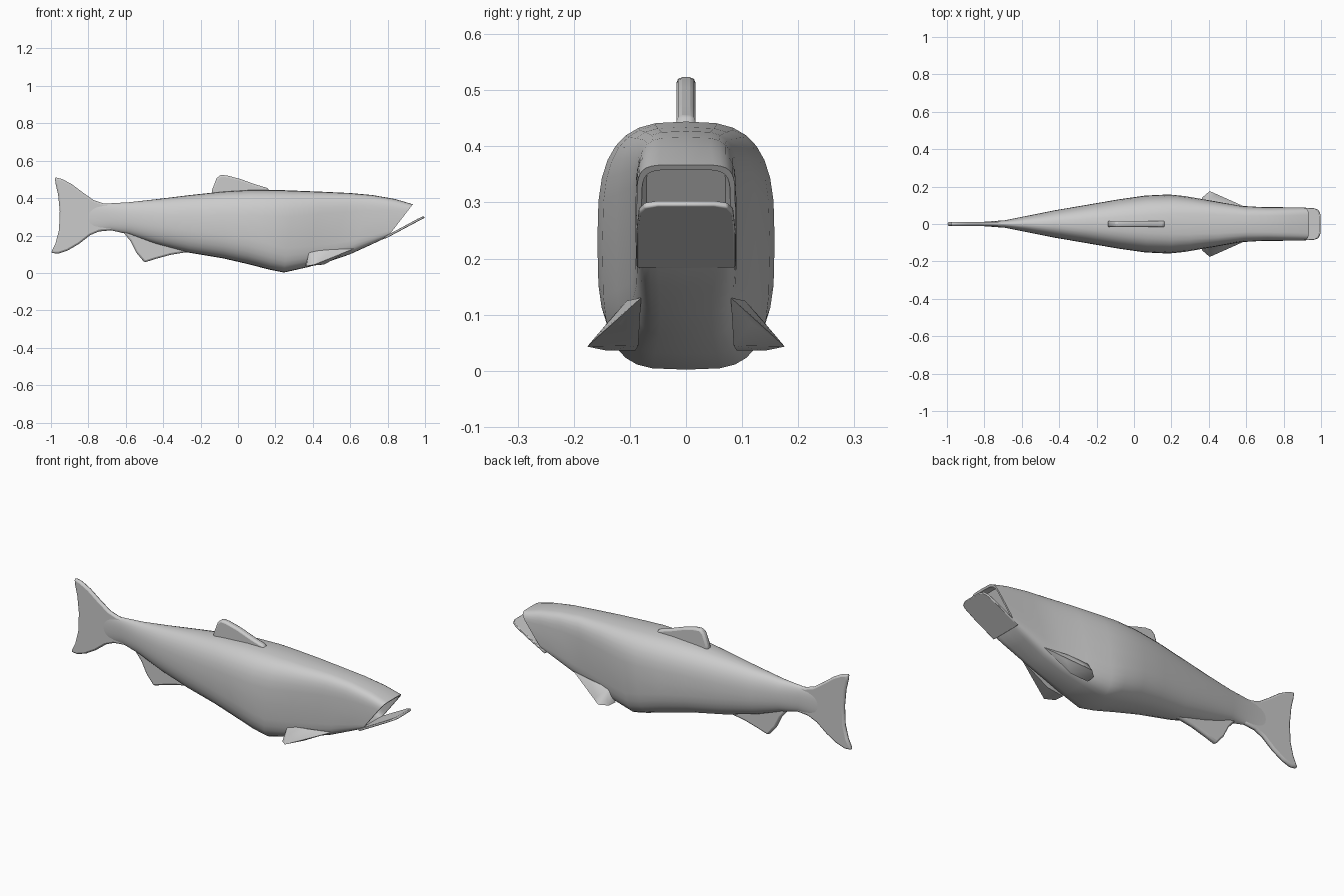
import bpy, bmesh
from math import sin, cos, pi, copysign
from mathutils import Vector


def finish(name, bm, bevel=0.0, angle=40):
    bmesh.ops.recalc_face_normals(bm, faces=bm.faces[:])
    me = bpy.data.meshes.new(name)
    bm.to_mesh(me)
    bm.free()
    ob = bpy.data.objects.new(name, me)
    bpy.context.collection.objects.link(ob)
    if bevel:
        m = ob.modifiers.new("Bevel", 'BEVEL')
        m.width, m.segments, m.limit_method = bevel, 2, 'ANGLE'
    bpy.ops.object.select_all(action='DESELECT')
    ob.select_set(True)
    bpy.context.view_layer.objects.active = ob
    bpy.ops.object.shade_smooth_by_angle(angle=angle * pi / 180)
    return ob


def slab(name, points, offset, bevel):
    # flat outline thickened by +-offset
    bm = bmesh.new()
    off = Vector(offset)
    f = bm.faces.new([bm.verts.new(Vector(p) - off) for p in points])
    ext = bmesh.ops.extrude_face_region(bm, geom=[f])
    vs = [g for g in ext['geom'] if isinstance(g, bmesh.types.BMVert)]
    bmesh.ops.translate(bm, verts=vs, vec=2 * off)
    return finish(name, bm, bevel)


def spow(v, p):
    return copysign(abs(v) ** p, v)


# body: x top, x bottom, z top, z bottom, half width, squareness top, squareness bottom
sections = [
    (-0.80, -0.80, 0.375, 0.215, 0.012, 0.9, 0.9),
    (-0.70, -0.68, 0.371, 0.228, 0.020, 0.9, 0.9),
    (-0.58, -0.58, 0.378, 0.205, 0.042, 0.9, 0.9),
    (-0.42, -0.44, 0.396, 0.155, 0.072, 0.85, 0.9),
    (-0.25, -0.26, 0.417, 0.108, 0.102, 0.8, 0.85),
    (-0.08, -0.08, 0.435, 0.078, 0.132, 0.75, 0.75),
    (0.07, 0.05, 0.444, 0.048, 0.152, 0.7, 0.7),
    (0.20, 0.17, 0.444, 0.017, 0.158, 0.66, 0.62),
    (0.30, 0.245, 0.440, 0.002, 0.149, 0.62, 0.55),
    (0.45, 0.37, 0.434, 0.030, 0.124, 0.55, 0.5),
    (0.60, 0.49, 0.427, 0.062, 0.098, 0.5, 0.45),
    (0.72, 0.60, 0.416, 0.100, 0.091, 0.45, 0.42),
    (0.84, 0.71, 0.395, 0.150, 0.090, 0.42, 0.38),
    (0.935, 0.80, 0.367, 0.192, 0.088, 0.36, 0.34),
]
N = 32
bm = bmesh.new()
rings = []
for xt, xb, zt, zb, w, pt, pb in sections:
    ring = []
    for i in range(N):
        a = 2 * pi * i / N
        p = pt if sin(a) > 0 else pb
        t = 0.5 + 0.5 * spow(sin(a), p)
        ring.append(bm.verts.new((xb + (xt - xb) * t, w * spow(cos(a), p), zb + (zt - zb) * t)))
    rings.append(ring)
for r, s in zip(rings, rings[1:]):
    for i in range(N):
        j = (i + 1) % N
        bm.faces.new((r[i], r[j], s[j], s[i]))
bm.faces.new(rings[0])
# shallow mouth opening behind the lip
lip = rings[-1]
mid = sum((v.co for v in lip), Vector()) / N
inner = [bm.verts.new(mid + (v.co - mid) * 0.9) for v in lip]
deep = [bm.verts.new(mid + (v.co - mid) * 0.8 + Vector((-0.05, 0, 0.03))) for v in lip]
for r, s in ((lip, inner), (inner, deep)):
    for i in range(N):
        j = (i + 1) % N
        bm.faces.new((r[i], r[j], s[j], s[i]))
bm.faces.new(deep)
finish("body", bm)

# thin open lower jaw
half = [(0.785, 0.088, 0.188), (0.90, 0.088, 0.250), (0.965, 0.084, 0.286),
        (0.986, 0.074, 0.295), (0.996, 0.050, 0.299)]
slab("lower_jaw", half + [(x, -y, z) for x, y, z in reversed(half)], (-0.003, 0, 0.005), 0.003)

# upright fins, drawn as side outlines
fins = {
    "tail_fin": ([(-0.66, 0.365), (-0.72, 0.372), (-0.77, 0.388), (-0.83, 0.430), (-0.89, 0.475),
                  (-0.94, 0.502), (-0.98, 0.512), (-0.975, 0.475), (-0.962, 0.42), (-0.953, 0.33),
                  (-0.957, 0.23), (-0.975, 0.16), (-1.0, 0.107), (-0.96, 0.103), (-0.91, 0.120),
                  (-0.85, 0.155), (-0.79, 0.202), (-0.74, 0.223), (-0.66, 0.23)], 0.012),
    "dorsal_fin": ([(-0.142, 0.415), (-0.138, 0.445), (-0.115, 0.505), (-0.095, 0.524), (-0.06, 0.521),
                    (0.01, 0.503), (0.09, 0.474), (0.16, 0.453), (0.168, 0.435), (0.10, 0.415)], 0.017),
    "anal_fin": ([(-0.62, 0.24), (-0.61, 0.213), (-0.575, 0.17), (-0.545, 0.110), (-0.50, 0.056),
                  (-0.44, 0.075), (-0.36, 0.097), (-0.28, 0.110), (-0.20, 0.106), (-0.20, 0.14),
                  (-0.40, 0.22)], 0.014),
}
for name, (outline, t) in fins.items():
    slab(name, [(x, 0, z) for x, z in outline], (0, t, 0), 0.010)

# pectoral fins: thick root tapering to a swept tip
for side, label in ((1, "left"), (-1, "right")):
    bm = bmesh.new()
    pts = [(0.62, 0.080, 0.13), (0.50, 0.105, 0.125), (0.38, 0.115, 0.115), (0.36, 0.090, 0.036),
           (0.46, 0.085, 0.045), (0.44, 0.160, 0.062), (0.405, 0.176, 0.043), (0.365, 0.142, 0.036),
           (0.375, 0.138, 0.065), (0.52, 0.118, 0.085)]
    for x, y, z in pts:
        bm.verts.new((x, y * side, z))
    bmesh.ops.convex_hull(bm, input=bm.verts[:])
    finish(label + "_pectoral_fin", bm, angle=50)
